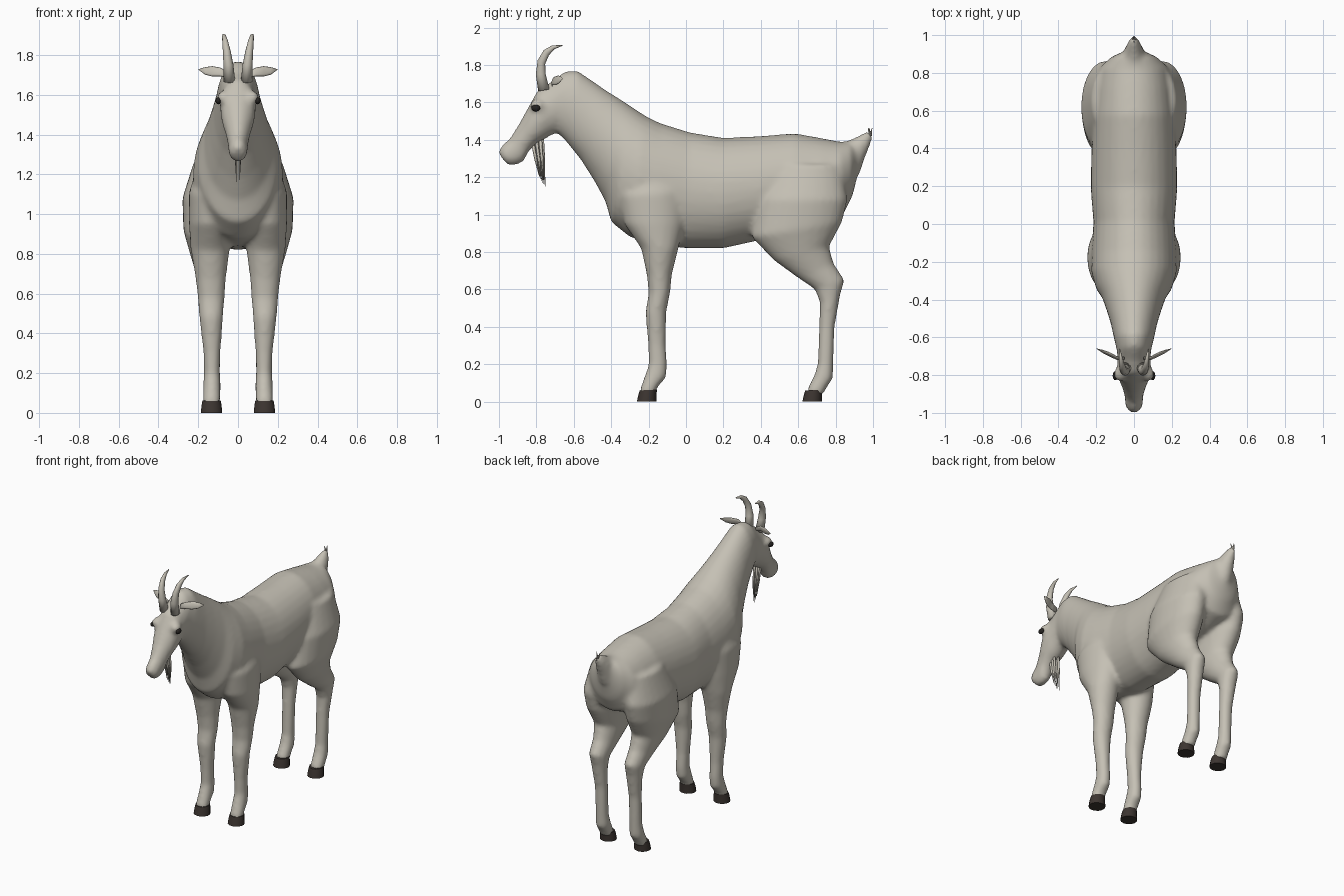
import bpy, bmesh, math
from mathutils import Vector

default = bpy.data.objects.get("Cube")
if default:
    bpy.data.objects.remove(default, do_unlink=True)


def make_material(name, colour):
    material = bpy.data.materials.new(name)
    material.use_nodes = True
    material.diffuse_color = (*colour, 1)
    material.node_tree.nodes["Principled BSDF"].inputs["Base Color"].default_value = (*colour, 1)
    return material


COAT = make_material("warm grey coat", (.56, .53, .46))
HOOF = make_material("dark brown hoof", (.045, .035, .03))
EYE = make_material("black eye", (.02, .018, .016))


def finish(name, bm, material):
    """Turn a bmesh into a smooth shaded object."""
    bmesh.ops.recalc_face_normals(bm, faces=bm.faces)
    mesh = bpy.data.meshes.new(name)
    bm.to_mesh(mesh)
    bm.free()
    mesh.materials.append(material)
    mesh.polygons.foreach_set("use_smooth", [True] * len(mesh.polygons))
    obj = bpy.data.objects.new(name, mesh)
    bpy.context.collection.objects.link(obj)
    return obj


def skin_rings(name, rings, material, sides):
    """Bridge elliptical rings given as (centre, axis, axis) and cap both ends."""
    bm = bmesh.new()
    loops = []
    for centre, u, v in rings:
        angles = [math.tau * i / sides for i in range(sides)]
        loops.append([bm.verts.new(centre + u * math.cos(a) + v * math.sin(a)) for a in angles])
    for lower, upper in zip(loops, loops[1:]):
        for i in range(sides):
            j = (i + 1) % sides
            bm.faces.new((lower[i], lower[j], upper[j], upper[i]))
    bm.faces.new(loops[0])
    bm.faces.new(loops[-1])
    return finish(name, bm, material)


def loft(name, profile, material=COAT, sides=24, side=1):
    """Each profile row: two outline points (y, z) (y, z), x offset, half width."""
    rings = []
    for ya, za, yb, zb, x, width in profile:
        a, b = Vector((x * side, ya, za)), Vector((x * side, yb, zb))
        rings.append(((a + b) / 2, (a - b) / 2, Vector((width, 0, 0))))
    return skin_rings(name, rings, material, sides)


def ball(name, centre, size, material):
    bm = bmesh.new()
    bmesh.ops.create_uvsphere(bm, u_segments=16, v_segments=10, radius=1)
    bmesh.ops.scale(bm, vec=size, verts=bm.verts)
    bmesh.ops.translate(bm, vec=centre, verts=bm.verts)
    return finish(name, bm, material)


# Trunk, neck and head as one outline, rump to muzzle
trunk = [
    (.92, 1.36, .92, 1.22, 0, .04), (.88, 1.39, .89, 1.1, 0, .12),
    (.82, 1.39, .84, 1, 0, .18), (.72, 1.41, .72, .95, 0, .2),
    (.58, 1.435, .58, .91, 0, .215), (.4, 1.42, .38, .86, 0, .225),
    (.2, 1.41, .2, .82, 0, .23), (.02, 1.44, 0, .82, 0, .215),
    (-.14, 1.49, -.16, .84, 0, .225), (-.22, 1.53, -.3, .88, 0, .225),
    (-.28, 1.57, -.4, .96, 0, .2), (-.34, 1.61, -.43, 1.07, 0, .17),
    (-.42, 1.66, -.49, 1.18, 0, .145), (-.5, 1.715, -.56, 1.29, 0, .122),
    (-.58, 1.77, -.64, 1.39, 0, .105), (-.65, 1.765, -.69, 1.44, 0, .09),
    (-.72, 1.71, -.73, 1.42, 0, .087), (-.79, 1.67, -.76, 1.4, 0, .09),
    (-.84, 1.58, -.8, 1.38, 0, .082), (-.89, 1.49, -.84, 1.34, 0, .062),
    (-.94, 1.41, -.87, 1.28, 0, .05), (-.99, 1.365, -.91, 1.265, 0, .047),
    (-1.005, 1.33, -.95, 1.262, 0, .035),
]
tail = [
    (.8, 1.37, .93, 1.22, 0, .07), (.9, 1.41, .955, 1.3, 0, .048),
    (.945, 1.435, .985, 1.37, 0, .03), (.97, 1.45, 1, 1.42, 0, .014),
]
front_leg = [
    (-.27, 1.3, -.04, 1.3, .11, .07), (-.36, 1.1, 0, 1.12, .14, .107),
    (-.33, .95, -.01, .95, .14, .107), (-.24, .82, -.04, .82, .14, .098),
    (-.21, .68, -.075, .68, .137, .077), (-.2, .58, -.085, .58, .135, .068),
    (-.217, .48, -.105, .48, .135, .06), (-.203, .3, -.108, .3, .131, .043),
    (-.2, .2, -.1, .2, .131, .041), (-.22, .14, -.105, .13, .131, .045),
    (-.245, .07, -.15, .08, .133, .045), (-.25, .04, -.165, .04, .133, .045),
]
hind_leg = [
    (.47, 1.27, .83, 1.27, .13, .09), (.38, 1.08, .865, 1.08, .155, .125),
    (.35, .88, .835, .96, .155, .12), (.47, .755, .765, .83, .147, .092),
    (.6, .66, .79, .74, .14, .07), (.69, .6, .848, .65, .137, .06),
    (.715, .53, .825, .57, .135, .053), (.712, .4, .795, .4, .132, .043),
    (.703, .2, .788, .2, .131, .041), (.685, .14, .785, .12, .131, .046),
    (.65, .07, .755, .08, .133, .045), (.645, .04, .735, .04, .133, .045),
]
parts = [loft("body", trunk, sides=32), loft("tail", tail)]
for side in (1, -1):
    parts.append(loft("front_leg", front_leg, side=side))
    parts.append(loft("hind_leg", hind_leg, side=side))
    parts.append(ball("brow", (side * .073, -.795, 1.585), (.035, .04, .035), COAT))

# Blend the overlapping parts into one continuous hide
bpy.ops.object.select_all(action="DESELECT")
for part in parts:
    part.select_set(True)
bpy.context.view_layer.objects.active = parts[0]
bpy.ops.object.join()
body = bpy.context.view_layer.objects.active
blend = body.modifiers.new("blend", "REMESH")
blend.mode = "VOXEL"
blend.voxel_size = .014
blend.use_smooth_shade = True
relax = body.modifiers.new("relax", "SMOOTH")
relax.factor = .5
relax.iterations = 8
for modifier in (blend.name, relax.name):
    bpy.ops.object.modifier_apply(modifier=modifier)

# Horns, ears, eyes and hooves, repeated on both sides
horn = [
    (-.79, 1.66, -.73, 1.67, .043, .029), (-.803, 1.75, -.75, 1.75, .048, .025),
    (-.793, 1.825, -.753, 1.805, .056, .02), (-.76, 1.88, -.733, 1.852, .064, .015),
    (-.715, 1.905, -.705, 1.884, .07, .01), (-.66, 1.907, -.66, 1.903, .076, .002),
]
ear = [(.05, -.71, 1.7, .015), (.09, -.71, 1.715, .022), (.13, -.69, 1.718, .026),
       (.165, -.675, 1.72, .019), (.198, -.66, 1.727, .002)]
for side, label in ((1, "left"), (-1, "right")):
    loft(label + "_horn", horn, sides=12, side=side)
    rings = [(Vector((x * side, y, z)), Vector((0, h * .3, h)), Vector((0, h * .35, 0)))
             for x, y, z, h in ear]
    skin_rings(label + "_ear", rings, COAT, 12)
    ball(label + "_eye", (side * .099, -.803, 1.57), (.014, .024, .018), EYE)
    for place, toe in (("front", -.263), ("hind", .622)):
        heel = toe + .105
        hoof = [(toe, 0, heel, 0, .133, .055), (toe + .008, .035, heel, .035, .133, .052),
                (toe + .015, .06, heel + .003, .065, .133, .047)]
        obj = loft(label + "_" + place + "_hoof", hoof, HOOF, 14, side)
        bpy.context.view_layer.objects.active = obj
        obj.select_set(True)
        bpy.ops.object.shade_smooth_by_angle(angle=math.radians(40))
        obj.select_set(False)

# Beard of tapering strands hanging from the chin
for i in range(6):
    root = -.825 + i * .011
    tip = -.783 + i * .006
    x = .012 * (-1) ** i
    drop = 1.2 - .01 * i
    strand = [(root - .01, 1.42, root + .01, 1.42, x, .007),
              (root * .5 + tip * .5 - .008, 1.3, root * .5 + tip * .5 + .008, 1.3, x, .006),
              (tip - .001, drop, tip + .001, drop, x * .6, .001)]
    loft("beard_strand", strand, sides=6)

# Small tuft at the tail tip
for dx, dy in ((0, .01), (.015, -.01), (-.015, -.005)):
    y = .985 + dy
    tuft = [(.975, 1.42, .993, 1.42, 0, .008), (y - .001, 1.462, y + .001, 1.462, dx, .001)]
    loft("tail_tuft", tuft, sides=6)
